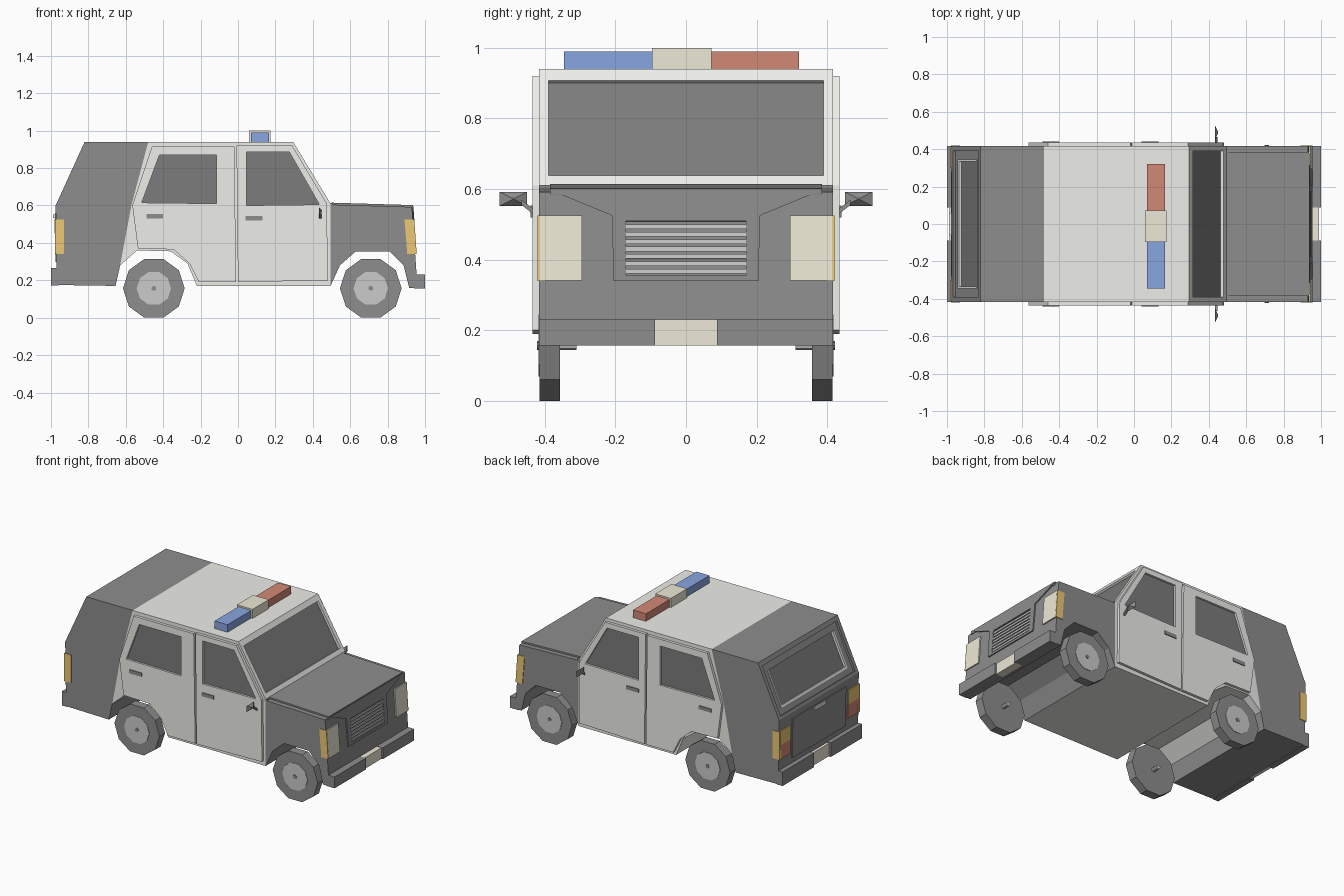
import bpy, bmesh
from math import cos, sin, pi, hypot

if "Cube" in bpy.data.objects:
    bpy.data.objects.remove(bpy.data.objects["Cube"])

W = 0.417  # half width of body


def material(name, rgb):
    m = bpy.data.materials.new(name)
    m.diffuse_color = (*rgb, 1)
    m.use_nodes = True
    m.node_tree.nodes["Principled BSDF"].inputs["Base Color"].default_value = m.diffuse_color
    return m


WHITE = material("white_paint", (0.85, 0.85, 0.82))
DARK = material("dark_paint", (0.27, 0.27, 0.27))
GLASS = material("dark_glass", (0.2, 0.2, 0.2))
CREAM = material("cream", (0.85, 0.82, 0.68))
AMBER = material("amber", (0.85, 0.58, 0.18))
RED = material("red", (0.65, 0.25, 0.18))
BLUE = material("blue", (0.25, 0.38, 0.75))


def loft(name, a, b, mat=None, mirror=False):
    """Closed solid between two matching rings of 3D points."""
    bm = bmesh.new()
    va, vb = [bm.verts.new(p) for p in a], [bm.verts.new(p) for p in b]
    bm.faces.new(va)
    bm.faces.new(vb)
    for i in range(len(va)):
        j = (i + 1) % len(va)
        bm.faces.new((va[i], va[j], vb[j], vb[i]))
    bmesh.ops.recalc_face_normals(bm, faces=bm.faces)
    me = bpy.data.meshes.new(name)
    bm.to_mesh(me)
    bm.free()
    ob = bpy.data.objects.new(name, me)
    bpy.context.collection.objects.link(ob)
    if mat:
        me.materials.append(mat)
    if mirror:
        mod = ob.modifiers.new("mirror", 'MIRROR')
        mod.use_axis = (False, True, False)
        mod.use_mirror_merge = False
    return ob


def prism(name, pts, y0, y1, mat=None, mirror=False):
    """Side profile (x, z) extruded across y."""
    return loft(name, [(x, y0, z) for x, z in pts], [(x, y1, z) for x, z in pts], mat, mirror)


def box(name, x0, x1, y0, y1, z0, z1, mat=None, mirror=False):
    return prism(name, [(x0, z0), (x1, z0), (x1, z1), (x0, z1)], y0, y1, mat, mirror)


def panel(name, p, q, t0, t1, d0, d1, y0, y1, mat=None, mirror=False):
    """Slab lying on the profile edge p-q, between offsets d0 and d1 along its normal."""
    dx, dz = q[0] - p[0], q[1] - p[1]
    n = hypot(dx, dz)
    at = lambda t, d: (p[0] + dx * t + dz / n * d, p[1] + dz * t - dx / n * d)
    return prism(name, [at(t0, d0), at(t1, d0), at(t1, d1), at(t0, d1)], y0, y1, mat, mirror)


def cut(ob, cutter):
    mod = ob.modifiers.new("cut", 'BOOLEAN')
    mod.operation, mod.solver, mod.object = 'DIFFERENCE', 'EXACT', cutter
    bpy.context.view_layer.objects.active = ob
    bpy.ops.object.modifier_move_to_index(modifier="cut", index=0)
    bpy.ops.object.modifier_apply(modifier="cut")
    bpy.data.objects.remove(cutter)


def ngon(cx, cz, r, n=10):
    return [(cx + r * cos(2 * pi * i / n), cz + r * sin(2 * pi * i / n)) for i in range(n)]


# Body shell in three sections, wheel arches included in the profiles
screen = ((0.49, 0.61), (0.295, 0.94))
tail = ((-0.82, 0.94), (-0.975, 0.60))
cabin = prism("cabin", [(-0.48, 0.94), (0.295, 0.94), (0.495, 0.61), (0.495, 0.17), (-0.22, 0.17),
                        (-0.27, 0.29), (-0.36, 0.355), (-0.54, 0.36), (-0.63, 0.28), (-0.57, 0.6)],
              -W, W, WHITE)
rear = prism("rear_body", [(-0.48, 0.94), (-0.57, 0.6), (-0.63, 0.28), (-0.655, 0.17), (-0.97, 0.175),
                           (-0.97, 0.265), tail[1], tail[0]], -W, W, DARK)
prism("front_body", [(0.495, 0.605), (0.93, 0.592), (0.955, 0.23), (0.955, 0.16), (0.915, 0.16),
                     (0.885, 0.28), (0.81, 0.355), (0.63, 0.355), (0.545, 0.28), (0.495, 0.17)],
      -W, W, DARK)

# Windscreen and stepped rear window
cut(cabin, panel("cutter", *screen, 0.08, 0.9, -0.018, 0.05, -0.39, 0.39))
panel("windscreen", *screen, 0.08, 0.9, -0.022, -0.014, -0.39, 0.39, GLASS)
cut(rear, panel("cutter", *tail, 0.08, 0.95, -0.014, 0.05, -0.39, 0.39))
cut(rear, panel("cutter", *tail, 0.2, 0.83, -0.03, 0.05, -0.34, 0.34))
panel("rear_window", *tail, 0.2, 0.83, -0.034, -0.026, -0.34, 0.34, GLASS)
for y in (-0.34, 0.34):
    panel("rear_window_trim", *tail, 0.2, 0.83, -0.03, -0.01, y - 0.006, y + 0.006, WHITE)
panel("rear_window_sill", *tail, 0.81, 0.85, -0.03, -0.01, -0.346, 0.346, WHITE)

# Doors with window openings, glass and handles
doors = {
    "rear_door": ([(-0.46, 0.915), (-0.02, 0.915), (-0.01, 0.19), (-0.21, 0.19), (-0.26, 0.29),
                   (-0.345, 0.365), (-0.535, 0.37), (-0.565, 0.6)],
                  [(-0.42, 0.87), (-0.115, 0.87), (-0.115, 0.61), (-0.515, 0.615)], -0.49, 0.53),
    "front_door": ([(-0.008, 0.92), (0.29, 0.92), (0.475, 0.61), (0.48, 0.2), (0.0, 0.19)],
                   [(0.045, 0.885), (0.275, 0.885), (0.435, 0.605), (0.045, 0.6)], 0.04, 0.52),
}
for name, (outline, window, hx, hz) in doors.items():
    door = prism(name, outline, 0.41, 0.435, WHITE, True)
    cut(door, prism("cutter", window, 0.38, 0.5))
    prism(name + "_glass", window, 0.405, 0.422, GLASS, True)
    box(name + "_handle", hx, hx + 0.09, 0.43, 0.44, hz, hz + 0.024, DARK, True)

# Bonnet, cowl and sculpted nose panel
panel("bonnet", (0.935, 0.592), (0.50, 0.605), 0, 1, -0.01, 0.01, -0.385, 0.385, DARK)
box("cowl", 0.47, 0.505, -W, W, 0.59, 0.612, DARK)
nose = ((0.955, 0.23), (0.93, 0.592))
nose_x = lambda z: 0.955 - (z - 0.23) * 0.025 / 0.362
outline = [(-0.38, 0.595), (0.38, 0.595), (0.21, 0.525), (0.205, 0.34), (-0.205, 0.34), (-0.21, 0.525)]
fascia = loft("nose_panel", [(nose_x(z) - 0.02, y, z) for y, z in outline],
              [(nose_x(z) + 0.008, y, z) for y, z in outline], DARK)
cut(fascia, panel("cutter", *nose, 0.345, 0.77, -0.004, 0.05, -0.17, 0.17))

# Grille slats
for i in range(7):
    t = 0.36 + i * 0.058
    panel("grille_slat", *nose, t, t + 0.036, -0.01, 0.006, -0.17, 0.17)

# Head lamps, tail lamps and corner markers
back = ((-0.975, 0.6), (-0.97, 0.265))
panel("head_lamp", *nose, 0.305, 0.815, -0.03, 0.008, 0.295, 0.414, CREAM, True)
prism("front_marker", [(0.89, 0.525), (0.942, 0.525), (0.955, 0.34), (0.905, 0.34)],
      0.40, 0.421, AMBER, True)
panel("upper_tail_lamp", *back, 0.22, 0.5, -0.02, 0.007, 0.30, 0.412, AMBER, True)
panel("lower_tail_lamp", *back, 0.5, 0.78, -0.02, 0.007, 0.30, 0.412, RED, True)
box("rear_marker", -0.979, -0.93, 0.40, 0.421, 0.34, 0.525, AMBER, True)

# Tailgate panel and handle
panel("tailgate", *back, 0.12, 0.9, -0.01, 0.005, -0.28, 0.28, DARK)
panel("tailgate_handle", *back, 0.14, 0.2, -0.01, 0.014, -0.06, 0.06, WHITE)

# Bumpers, split around recessed plates
box("front_bumper", 0.94, 1.0, 0.088, W, 0.157, 0.232, DARK, True)
box("front_plate", 0.94, 0.99, -0.088, 0.088, 0.157, 0.23, CREAM)
box("rear_bumper", -1.0, -0.96, 0.088, W, 0.172, 0.265, DARK, True)
box("rear_plate", -0.988, -0.96, -0.088, 0.088, 0.175, 0.26, CREAM)

# Wheels
for cx in (-0.45, 0.71):
    prism("tyre", ngon(cx, 0.157, 0.165), 0.357, 0.415, DARK, True)
    prism("rim", ngon(cx, 0.157, 0.092), 0.40, 0.418, None, True)
    prism("hub_cap", ngon(cx, 0.157, 0.013), 0.41, 0.422, DARK, True)
    prism("axle_stub", ngon(cx, 0.157, 0.014), 0.31, 0.36, None, True)

# Door mirrors: faceted housing on a thin arm
rim = [(0.432, 0.45, 0.552), (0.432, 0.528, 0.552), (0.432, 0.528, 0.592), (0.432, 0.45, 0.592)]
loft("mirror_housing", rim, [(0.45, 0.489 + (y - 0.489) * 0.1, 0.572 + (z - 0.572) * 0.1)
                             for x, y, z in rim], DARK, True)
arm = [(0.434, 0.428, 0.525), (0.446, 0.428, 0.525), (0.446, 0.428, 0.54), (0.434, 0.428, 0.54)]
loft("mirror_arm", arm, [(x, 0.466, z + 0.03) for x, y, z in arm], DARK, True)

# Roof light bar
box("blue_light", 0.07, 0.165, -0.345, -0.095, 0.935, 0.99, BLUE)
box("red_light", 0.07, 0.165, 0.07, 0.32, 0.935, 0.99, RED)
box("light_bar_centre", 0.06, 0.175, -0.097, 0.072, 0.935, 1.0, CREAM)
